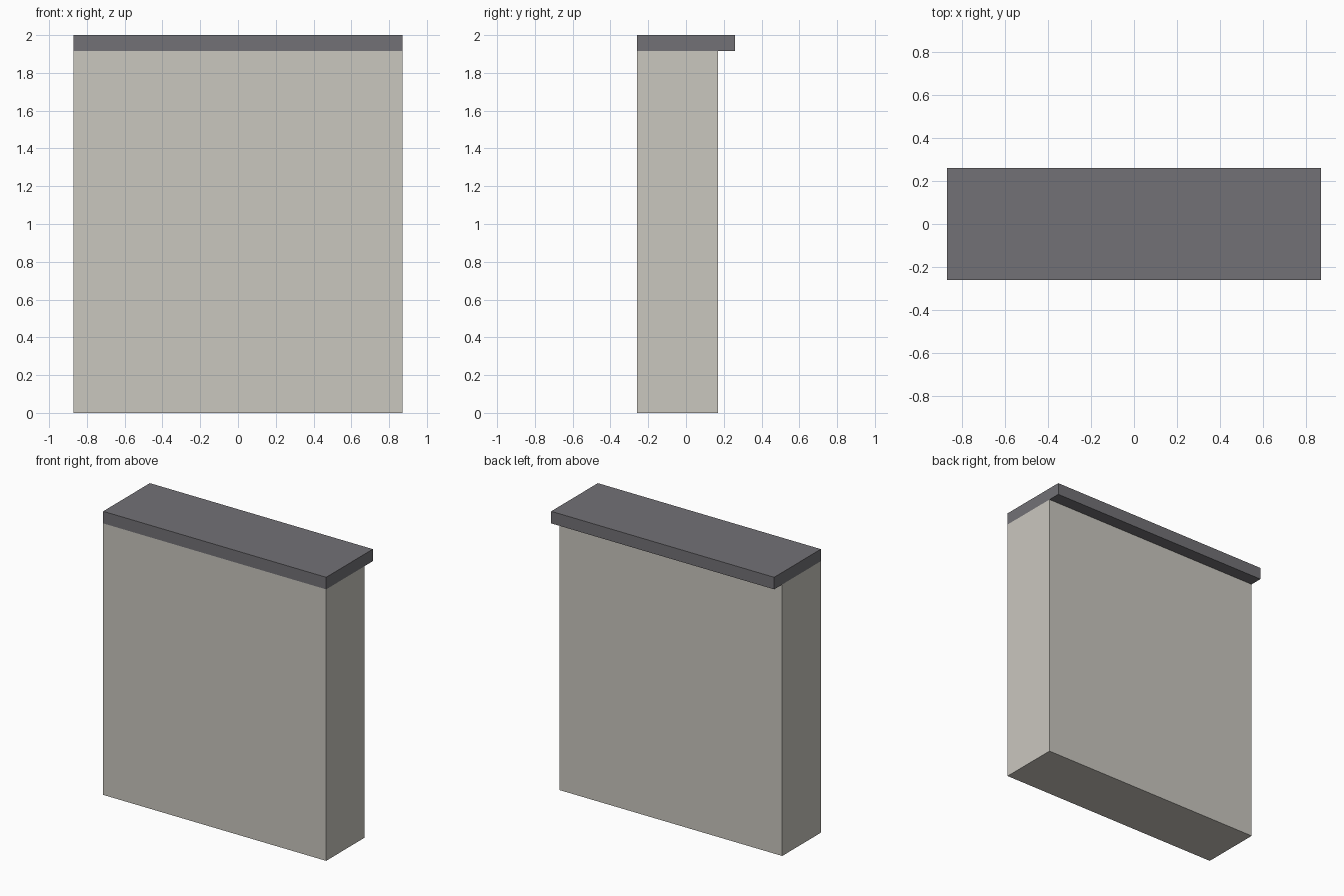
import bpy

if "Cube" in bpy.data.objects:
    bpy.data.objects.remove(bpy.data.objects["Cube"])


def material(name, color):
    mat = bpy.data.materials.new(name)
    mat.diffuse_color = color
    mat.use_nodes = True
    mat.node_tree.nodes["Principled BSDF"].inputs["Base Color"].default_value = mat.diffuse_color
    return mat


def box(name, lo, hi, mat):
    """Axis-aligned box between two corners."""
    center = [(a + b) / 2 for a, b in zip(lo, hi)]
    bpy.ops.mesh.primitive_cube_add(size=1, location=center)
    obj = bpy.context.object
    obj.name = name
    obj.scale = [b - a for a, b in zip(lo, hi)]
    bpy.ops.object.transform_apply(location=False, rotation=False, scale=True)
    obj.data.materials.append(mat)
    return obj


HALF_X, HALF_Y = 0.87, 0.26
BODY_BACK = 0.17
BODY_TOP, TOP = 1.915, 2.0

stone = material("pale_stone", (0.59, 0.57, 0.52, 1))
dark = material("dark_cap", (0.17, 0.165, 0.18, 1))

# Wall body, flush with the cap on front and sides
box("wall_body", (-HALF_X, -HALF_Y, 0), (HALF_X, BODY_BACK, BODY_TOP), stone)

# Cap slab overhanging at the back
box("cap_slab", (-HALF_X, -HALF_Y, BODY_TOP), (HALF_X, HALF_Y, TOP), dark)
